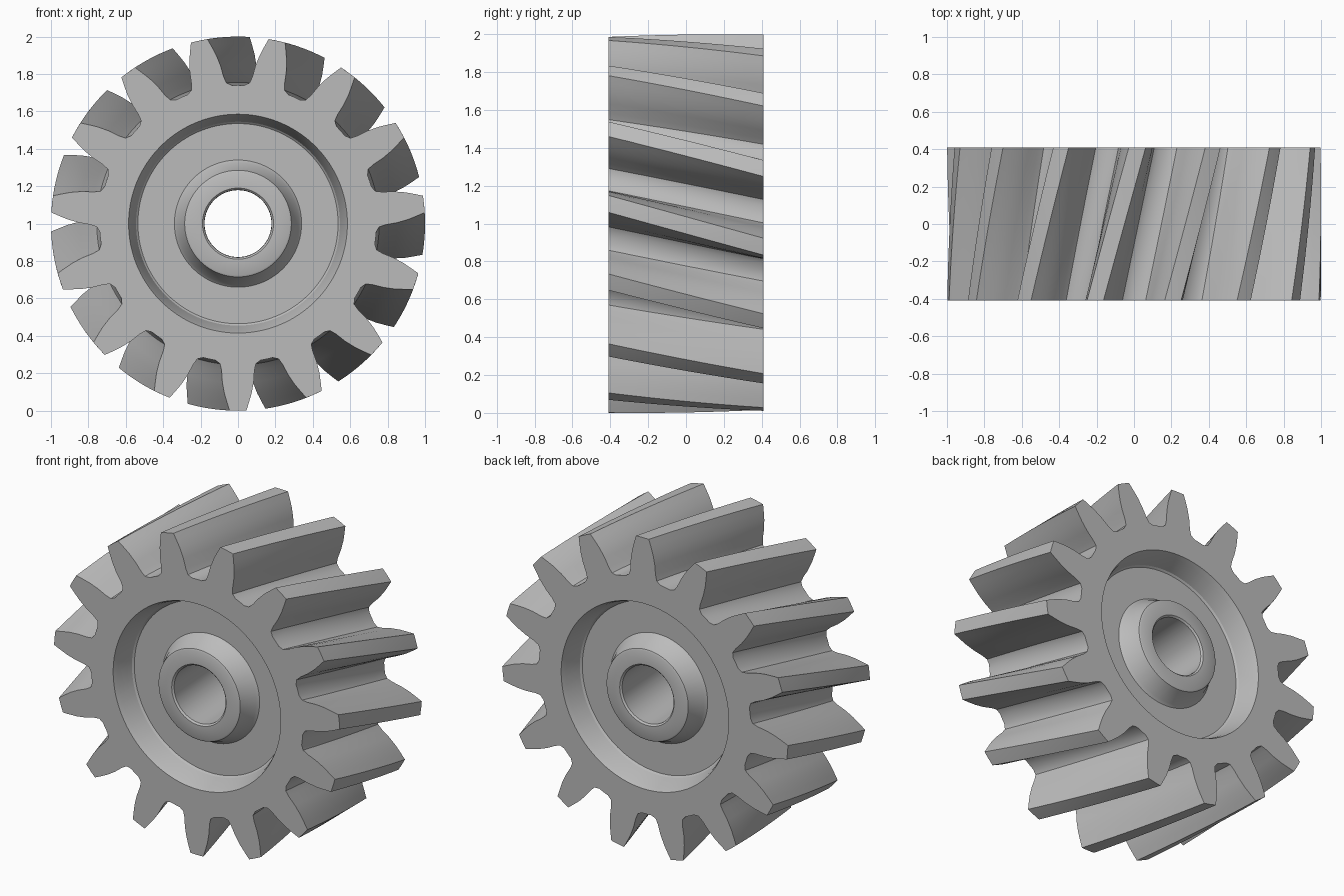
import bpy, bmesh
from math import sin, cos, pi, radians

cube = bpy.data.objects.get("Cube")
if cube:
    bpy.data.objects.remove(cube)

TEETH = 15
HALF = 0.41              # half of the face width
TWIST = radians(13)      # helix turn from front to back
START = radians(6)       # first tooth centre on the front face
LAYERS = 8

grey = bpy.data.materials.new("plain grey")
grey.use_nodes = True
colour = (0.5, 0.5, 0.5, 1)
grey.diffuse_color = colour
grey.node_tree.nodes["Principled BSDF"].inputs["Base Color"].default_value = colour

# One tooth flank: radius and half width, from gap floor to tip
flank = [(0.74, 0.122), (0.755, 0.096), (0.79, 0.088), (0.85, 0.084),
         (0.91, 0.073), (0.96, 0.058), (1.0, 0.045)]
half_tooth = [(r, w / r) for r, w in flank]
tooth = ([(r, -a) for r, a in half_tooth] + [(1.0, 0)]
         + [(r, a) for r, a in reversed(half_tooth)] + [(0.74, pi / TEETH)])
outline = [(r, START + a + i * 2 * pi / TEETH)
           for i in range(TEETH) for r, a in tooth]

# Recess, web and hub cross-section from the rim inwards: radius and y on the front side
section = [(0.585, -HALF), (0.572, -HALF + 0.03), (0.545, -0.28), (0.535, -0.27),
           (0.34, -0.27), (0.325, -0.285), (0.285, -0.385), (0.275, -0.39),
           (0.19, -0.39), (0.18, -0.38)]

bm = bmesh.new()


def ring(y, radius=None):
    """Closed loop at depth y: the tooth outline, or a circle when a radius is given."""
    turn = -TWIST * (y + HALF) / (2 * HALF)
    return [bm.verts.new(((radius or r) * cos(a + turn), y,
                          1 + (radius or r) * sin(a + turn))) for r, a in outline]


# Helical teeth, then back recess, bore and front recess as one closed skin
rings = [ring(-HALF + 2 * HALF * i / LAYERS) for i in range(LAYERS + 1)]
rings += [ring(-y, r) for r, y in section]
rings += [ring(y, r) for r, y in reversed(section)]
for first, second in zip(rings, rings[1:] + rings[:1]):
    for i in range(len(outline)):
        bm.faces.new((first[i - 1], first[i], second[i], second[i - 1]))
bmesh.ops.recalc_face_normals(bm, faces=bm.faces)

mesh = bpy.data.meshes.new("helical_gear")
bm.to_mesh(mesh)
bm.free()
mesh.materials.append(grey)
gear = bpy.data.objects.new("helical_gear", mesh)
bpy.context.collection.objects.link(gear)

# Smooth flanks with crisp tooth and rim edges
bpy.ops.object.select_all(action='DESELECT')
gear.select_set(True)
bpy.context.view_layer.objects.active = gear
bpy.ops.object.shade_smooth_by_angle(angle=radians(28))
